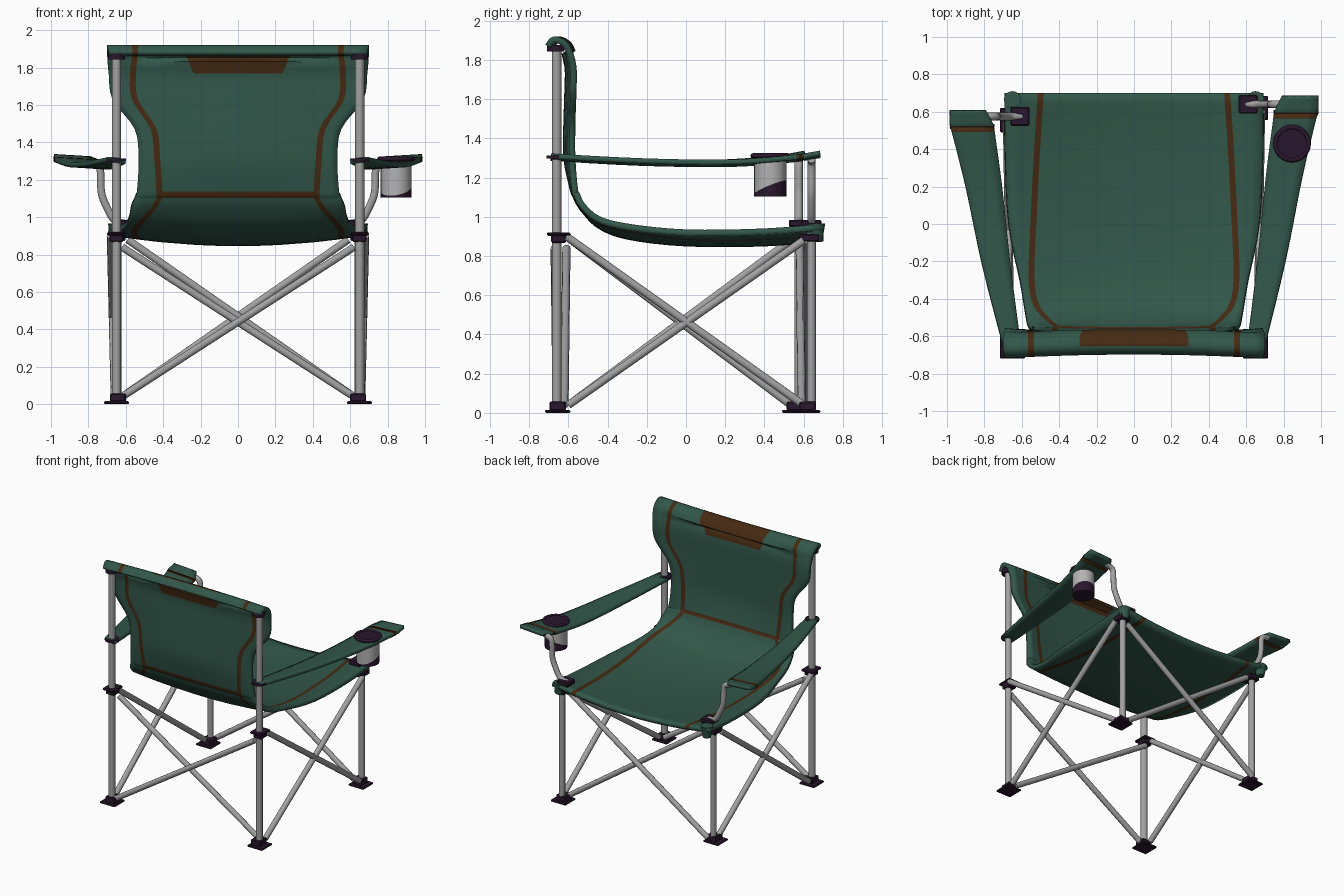
import bpy, math
from mathutils import Vector

cube = bpy.data.objects.get("Cube")
if cube:
    bpy.data.objects.remove(cube, do_unlink=True)


def material(name, r, g, b):
    mat = bpy.data.materials.new(name)
    mat.use_nodes = True
    mat.diffuse_color = (r, g, b, 1)
    shader = mat.node_tree.nodes["Principled BSDF"]
    shader.inputs["Base Color"].default_value = (r, g, b, 1)
    shader.inputs["Roughness"].default_value = 0.8
    return mat


GREEN = material("green fabric", .032, .095, .068)
BROWN = material("brown trim", .06, .023, .006)
PLASTIC = material("dark plum plastic", .023, .008, .026)
METAL = material("grey metal", .36, .36, .36)
MESH = material("pale cup mesh", .45, .45, .45)


def activate(obj):
    bpy.ops.object.select_all(action="DESELECT")
    obj.select_set(True)
    bpy.context.view_layer.objects.active = obj


def smooth(obj, degrees=40):
    activate(obj)
    bpy.ops.object.shade_smooth_by_angle(angle=math.radians(degrees))


def sheet(name, grid, rule, thickness):
    """Cloth from a grid of points; rule(row, column) picks the material slot."""
    cols = len(grid[0])
    faces, slots = [], []
    for r in range(len(grid) - 1):
        for c in range(cols - 1):
            a = r * cols + c
            faces.append((a, a + 1, a + cols + 1, a + cols))
            slots.append(rule(r, c))
    mesh = bpy.data.meshes.new(name)
    mesh.from_pydata([p for row in grid for p in row], [], faces)
    for mat in (GREEN, BROWN):
        mesh.materials.append(mat)
    for face, slot in zip(mesh.polygons, slots):
        face.material_index = slot
    obj = bpy.data.objects.new(name, mesh)
    bpy.context.collection.objects.link(obj)
    solid = obj.modifiers.new("thickness", "SOLIDIFY")
    solid.thickness, solid.offset = thickness, 0
    smooth(obj, 60)
    return obj


def spline(keys, steps):
    """Catmull-Rom through rows of numbers."""
    out = []
    for i in range(len(keys) - 1):
        quad = [keys[max(0, min(len(keys) - 1, i + k))] for k in (-1, 0, 1, 2)]
        for s in range(steps):
            t = s / steps
            out.append([b + t / 2 * (c - a + t * (2*a - 5*b + 4*c - d + t * (3*b - a - 3*c + d)))
                        for a, b, c, d in zip(*quad)])
    return out + [list(keys[-1])]


def tube(name, points, radius=.021):
    curve = bpy.data.curves.new(name, "CURVE")
    curve.dimensions = "3D"
    curve.bevel_depth, curve.bevel_resolution, curve.use_fill_caps = radius, 3, True
    line = curve.splines.new("POLY")
    line.points.add(len(points) - 1)
    for point, co in zip(line.points, points):
        point.co = (*co, 1)
    curve.materials.append(METAL)
    obj = bpy.data.objects.new(name, curve)
    bpy.context.collection.objects.link(obj)
    activate(obj)
    bpy.ops.object.convert(target="MESH")
    smooth(bpy.context.object)


def block(name, centre, size):
    bpy.ops.mesh.primitive_cube_add(size=1, location=centre)
    obj = bpy.context.object
    obj.name, obj.scale = name, size
    bpy.ops.object.transform_apply(location=False, rotation=False)
    obj.data.materials.append(PLASTIC)
    bevel = obj.modifiers.new("bevel", "BEVEL")
    bevel.width, bevel.segments = .006, 1


def disc(name, centre, radius, depth, mat, top=None):
    bpy.ops.mesh.primitive_cone_add(vertices=28, radius1=radius, location=centre,
                                    radius2=radius if top is None else top, depth=depth)
    obj = bpy.context.object
    obj.name = name
    obj.data.materials.append(mat)
    smooth(obj)
    return obj


# Seat and back sling: y, z, half width, trim position, sag
STEPS = 4
sling = [
    (.70, .95, .69, .50, .06), (.4, .925, .69, .52, .06), (0, .92, .67, .54, .055),
    (-.3, .95, .61, .55, .05), (-.45, .99, .585, .52, .03), (-.53, 1.06, .57, .45, .01),
    (-.555, 1.11, .55, .42, .01), (-.567, 1.14, .54, .42, .01), (-.58, 1.3, .53, .43, .03),
    (-.58, 1.47, .55, .45, .03), (-.575, 1.63, .67, .55, .03), (-.575, 1.77, .69, .56, .03),
    (-.61, 1.87, .70, .55, .03), (-.67, 1.905, .70, .55, .01), (-.705, 1.87, .69, .55, 0)]
rows = spline(sling, STEPS)
grid = []
for i, (y, z, w, trim, sag) in enumerate(rows):
    before, after = rows[max(i - 1, 0)], rows[min(i + 1, len(rows) - 1)]
    along = Vector((0, after[0] - before[0], after[1] - before[1])).normalized()
    normal = Vector((0, -along.z, along.y))
    patch = .42 + .11 * max(0, min(1, (z - 1.77) / .12))
    half = [w, w * .6 + trim * .4, trim + .016, trim - .016, trim * .75, trim * patch, trim * .2]
    xs = [-x for x in half] + [0] + half[::-1]
    grid.append([Vector((x, y, z)) + normal * sag * ((x / w) ** 2 - 1) * (1 if along.z > .5 else -1) * (1 if along.z > .5 else -1)
                 if along.z <= .5 else Vector((x, y - sag * (1 - (x / w) ** 2), z)) for x in xs])
for row in grid[:4 * STEPS]:  # the seat hangs straight down between its sides
    for p in row:
        p.y = max(-.6, p.y)
for (y, z, w, trim, sag), row in zip(rows, grid):
    if y > -.5:
        for p in row:
            p.y, p.z = y, z - sag * (1 - (p.x / w) ** 2)
    elif z > 1.85:
        for p in row:
            p.y, p.z = y + .02 * (1 - (p.x / w) ** 2), z


def sling_colour(r, c):
    edge = min(c, 13 - c)
    seam = r // STEPS == 6 and edge > 2
    label = r // STEPS in (11, 12) and edge > 4
    return int(edge == 2 or seam or label)


sheet("seat_and_back_sling", grid, sling_colour, .032)

# Armrests: y, inner x, outer x, z
ARM = [(-.69, .60, .69, 1.31), (-.2, .66, .81, 1.285), (.25, .705, .90, 1.28),
       (.565, .745, .975, 1.305), (.60, .75, .985, 1.31), (.685, .79, .985, 1.325)]

for side, label in ((1, "left"), (-1, "right")):
    front = .64 if side > 0 else .575
    shift = front - .64
    pole = side * .65

    arm = []
    for y, inner, outer, z in spline(ARM, 4):
        y += shift * 1.2 * (y + .69) / 1.37
        arm.append([(side * (inner + (outer - inner) * k / 4), y, z - .012 * (1 - k / 4)) for k in range(5)])
    sheet(label + "_armrest", arm, lambda r, c: int(r // 4 == 3), .026)

    # Upright poles
    tube(label + "_back_pole", [(pole, -.66, .02), (pole, -.66, 1.87)], .025)
    tube(label + "_front_leg", [(side * .645, front, .02), (side * .645, front, .92)], .023)

    # Curved armrest support
    bend = spline([(.60, .965), (.66, .985), (.70, 1.05), (.73, 1.13), (.735, 1.24), (.75, 1.28), (.80, 1.295)], 5)
    tube(label + "_armrest_support", [(side * x, front, z) for x, z in bend])

    # Crossed side struts
    tube(label + "_side_strut_a", [(side * .66, -.60, .04), (side * .68, front - .04, .88)])
    tube(label + "_side_strut_b", [(side * .68, -.61, .90), (side * .66, front - .04, .04)])

    # Crossed struts running across the chair
    tube(label + "_back_strut", [(side * .62, -.64 - side * .03, .84), (-side * .62, -.64 - side * .02, .04)])
    tube(label + "_front_strut", [(side * .59, .60 + side * .02, .88), (-side * .62, .60 + side * .01, .04)])

    # Feet
    for end, y in (("back", -.655), ("front", front - .02)):
        block(f"{label}_{end}_foot_plate", (pole, y, .008), (.135, .13, .016))
        block(f"{label}_{end}_foot_socket", (side * .642, y, .035), (.085, .085, .045))

    # Plastic joints
    block(label + "_back_joint_plate", (pole, -.65, .912), (.10, .12, .018))
    block(label + "_back_joint", (pole, -.65, .89), (.075, .075, .045))
    block(label + "_front_joint", (side * .645, front - .01, .893), (.085, .10, .04))
    block(label + "_seat_joint", (side * .61, front, .967), (.10, .10, .035))
    disc(label + "_arm_ring", (pole, -.66, 1.305), .052, .016, PLASTIC)
    disc(label + "_pole_cap", (pole, -.665, 1.86), .045, .035, PLASTIC)

    # Fabric pocket over the front corner
    disc(label + "_corner_pocket", (side * .65, .665, .92), .03, .09, GREEN, .045)

# Cup holder with a slanted dark base
cx, cy = .845, .43
bpy.ops.mesh.primitive_cylinder_add(vertices=32, radius=.082, depth=.19, location=(cx, cy, 1.2))
cup = bpy.context.object
cup.name = "cup_holder"
for mat in (MESH, PLASTIC):
    cup.data.materials.append(mat)
activate(cup)
bpy.ops.object.mode_set(mode="EDIT")
bpy.ops.mesh.select_all(action="SELECT")
bpy.ops.mesh.bisect(plane_co=(cx, cy, 1.15), plane_no=(-.15, -.4, 1))
bpy.ops.object.mode_set(mode="OBJECT")
for face in cup.data.polygons:
    p = face.center
    face.material_index = int(p.z + .05 < .4 * p.y + .15 * p.x or abs(face.normal.z) > .5)
smooth(cup)
disc("cup_liner", (cx, cy, 1.306), .085, .022, PLASTIC)
bpy.ops.mesh.primitive_torus_add(location=(cx, cy, 1.312), major_radius=.088, minor_radius=.013,
                                 major_segments=32, minor_segments=8)
rim = bpy.context.object
rim.name = "cup_rim"
rim.data.materials.append(PLASTIC)
smooth(rim, 60)
